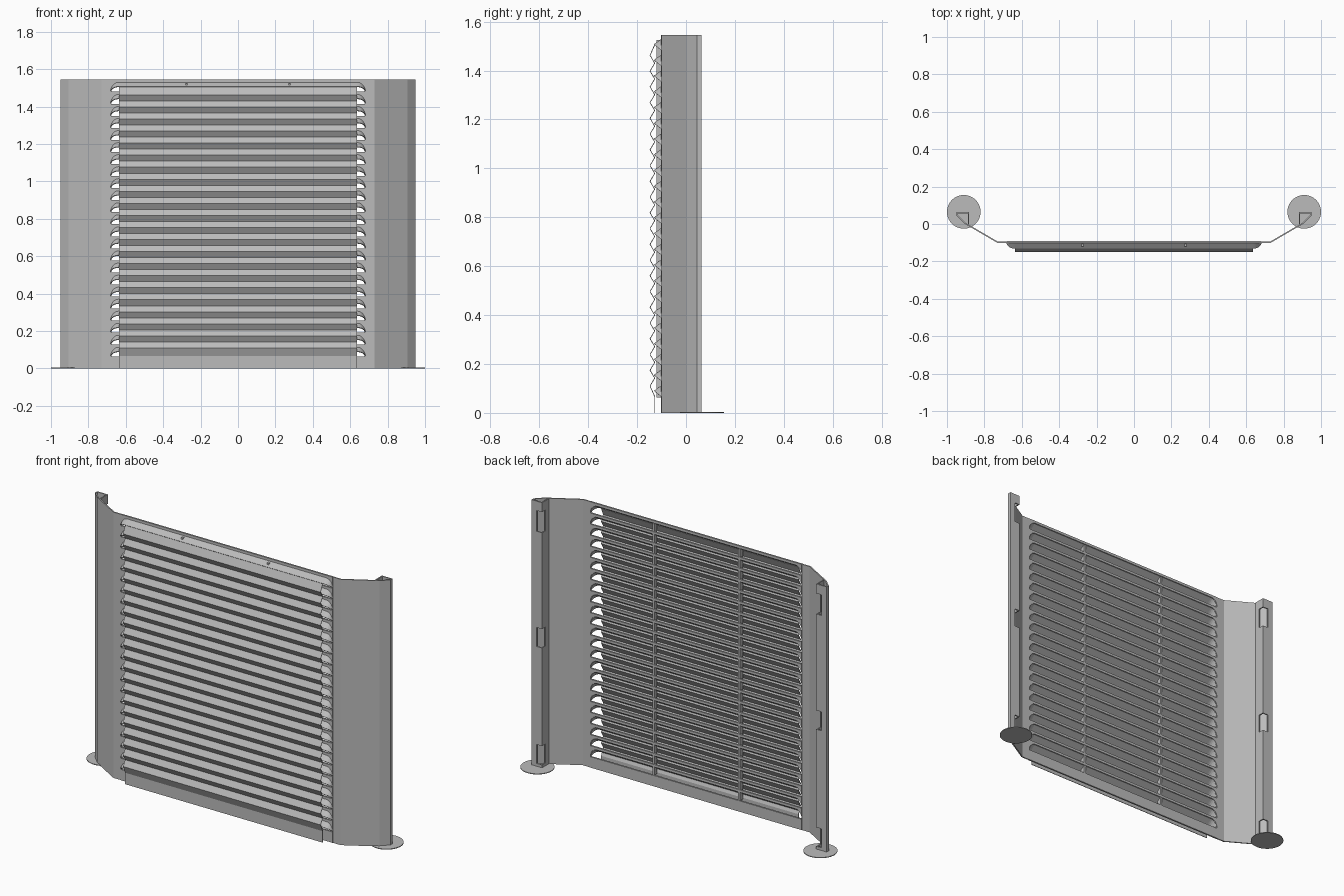
import bpy, bmesh, math

cube = bpy.data.objects.get("Cube")
if cube:
    bpy.data.objects.remove(cube, do_unlink=True)

grey = bpy.data.materials.new("light_grey_metal")
grey.use_nodes = True
colour = (0.5, 0.5, 0.5, 1)
grey.diffuse_color = colour
grey.node_tree.nodes["Principled BSDF"].inputs["Base Color"].default_value = colour

H = 1.545           # full height
PITCH = 0.0644      # louver spacing
COUNT = 23
LOW = 0.063         # bottom of lowest louver
FACE = -0.097       # panel plane
HALF = 0.68         # half width of the louver field
COVER = 0.635       # half width of the front cover


def finish(name, bm, thick=0, mirror=False):
    bmesh.ops.remove_doubles(bm, verts=bm.verts, dist=1e-5)
    mesh = bpy.data.meshes.new(name)
    bm.to_mesh(mesh)
    bm.free()
    mesh.materials.append(grey)
    ob = bpy.data.objects.new(name, mesh)
    bpy.context.collection.objects.link(ob)
    if thick:
        mod = ob.modifiers.new("Thickness", 'SOLIDIFY')
        mod.thickness = thick
        mod.offset = 0
        mod.use_even_offset = True
    if mirror:
        ob.modifiers.new("Mirror", 'MIRROR').use_mirror_merge = False
    return ob


def loft(bm, rows):
    """Skin a grid of faces between successive rows of points."""
    grid = [[bm.verts.new(p) for p in row] for row in rows]
    for a, b in zip(grid, grid[1:]):
        for i in range(len(a) - 1):
            bm.faces.new((a[i], a[i + 1], b[i + 1], b[i]))


def upright(bm, plan, z0, z1):
    loft(bm, [[(x, y, z) for x, y in plan] for z in (z0, z1)])


def box(bm, lo, hi):
    verts = bmesh.ops.create_cube(bm, size=1)["verts"]
    for v in verts:
        v.co = [(a + b) / 2 + c * (b - a) for a, b, c in zip(lo, hi, v.co)]


# Louver outline: x position and rise, rounded at both ends
STEPS = 6
arc = [(HALF - 0.04 + 0.04 * math.cos(t), math.sin(t))
       for t in (i * math.pi / 2 / STEPS for i in range(STEPS + 1))]
outline = [(-x, r) for x, r in arc] + [(x, r) for x, r in reversed(arc)]

# Centre panel with louver slots, and the pressed hoods over them
panel, hoods = bmesh.new(), bmesh.new()
upright(panel, [(-HALF, FACE), (HALF, FACE)], 0, LOW)
for k in range(COUNT):
    z = LOW + k * PITCH
    top = H if k == COUNT - 1 else z + PITCH
    edge = [(x, FACE, z + 0.05 * r) for x, r in outline]
    lip = [(x, FACE - 0.033 * r, z + 0.026 * r) for x, r in outline]
    loft(panel, [edge, [(x, FACE, top) for x, r in outline]])
    loft(hoods, [lip, edge])
finish("louver_panel", panel, 0.01)
finish("louver_hoods", hoods, 0.004)

# Pleated front cover, ending in a flat skirt
pleats = [(-0.128, 0), (-0.128, 0.067)]
for k in range(COUNT - 1):
    z = 0.11 + k * PITCH
    pleats += [(-0.147, z), (-0.128, z + PITCH / 2)]
pleats[-1] = (-0.128, 1.505)
cover = bmesh.new()
loft(cover, [[(x, y, z) for x in (-COVER, COVER)] for y, z in pleats])
finish("pleated_cover", cover, 0.003)

# Vertical ribs behind the louvers
ribs = bmesh.new()
box(ribs, (0.27, -0.12, LOW), (0.282, FACE + 0.003, H - 0.02))
finish("back_ribs", ribs, mirror=True)

# Angled side wings folded into hollow posts
wing = bmesh.new()
upright(wing, [(HALF, FACE), (0.73, FACE), (0.905, 0.005), (0.946, 0.046),
               (0.946, 0.06), (0.917, 0.06)], 0, H)
upright(wing, [(0.885, 0.03), (0.885, 0)], 0, H)
# Post corner, interrupted by three hook slots
for z0, z1 in ((0, 0.02), (0.13, 0.7), (0.81, 1.37), (1.49, H)):
    upright(wing, [(0.917, 0.06), (0.885, 0.06), (0.885, 0.03)], z0, z1)
finish("side_wings", wing, 0.007, mirror=True)

# Round floor plates
feet = bmesh.new()
bmesh.ops.create_cone(feet, cap_ends=True, segments=40, radius1=0.09,
                      radius2=0.09, depth=0.004)
bmesh.ops.translate(feet, verts=feet.verts, vec=(0.91, 0.065, 0.002))
finish("floor_plates", feet, mirror=True)
